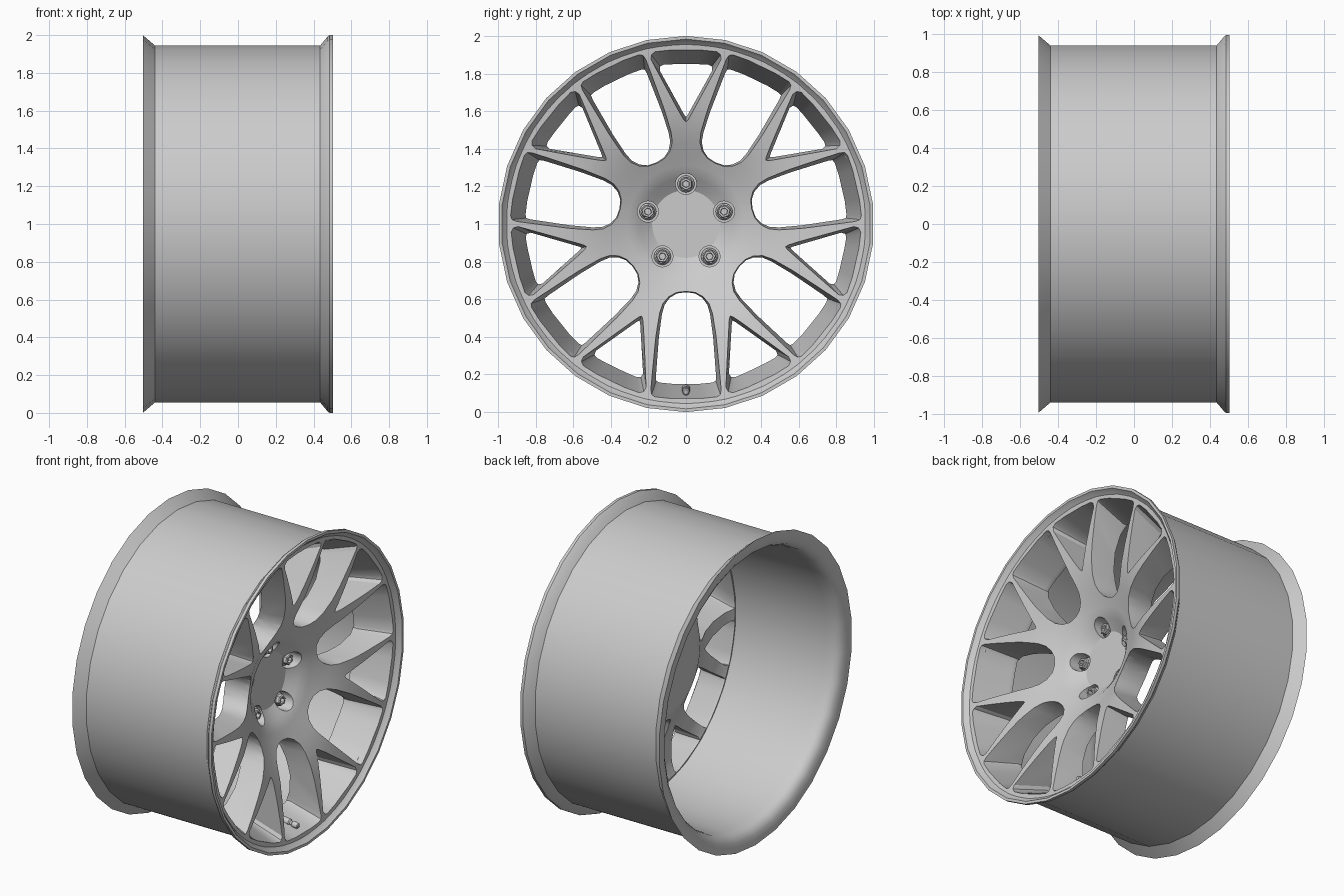
import bpy
import bmesh
from math import cos, sin, pi, radians
from mathutils import Matrix, Vector

default_cube = bpy.data.objects.get("Cube")
if default_cube:
    bpy.data.objects.remove(default_cube, do_unlink=True)

CENTRE = Vector((0, 0, 1))
SPOKES = 7
LUGS = 5

metal = bpy.data.materials.new("light_grey_metal")
metal.use_nodes = True
metal.diffuse_color = (0.6, 0.6, 0.6, 1)
metal.node_tree.nodes["Principled BSDF"].inputs["Base Color"].default_value = (0.6, 0.6, 0.6, 1)


def finish(bm, name, smooth=True):
    """Turn a bmesh built around the origin into an object at wheel height."""
    bmesh.ops.recalc_face_normals(bm, faces=bm.faces)
    bmesh.ops.translate(bm, verts=bm.verts, vec=CENTRE)
    mesh = bpy.data.meshes.new(name)
    bm.to_mesh(mesh)
    bm.free()
    mesh.materials.append(metal)
    obj = bpy.data.objects.new(name, mesh)
    bpy.context.collection.objects.link(obj)
    if smooth:
        smooth_object(obj)
    return obj


def smooth_object(obj):
    bpy.ops.object.select_all(action='DESELECT')
    obj.select_set(True)
    bpy.context.view_layer.objects.active = obj
    bpy.ops.object.shade_smooth_by_angle(angle=radians(32))


def revolve(bm, profile, steps, closed=False, place=None):
    """Spin an (x, radius) profile around the x axis."""
    verts = [bm.verts.new((x, 0, r)) for x, r in profile]
    edges = [bm.edges.new(pair) for pair in zip(verts, verts[1:])]
    if closed:
        edges.append(bm.edges.new((verts[-1], verts[0])))
    bmesh.ops.spin(bm, geom=verts + edges, cent=(0, 0, 0), axis=(1, 0, 0),
                   angle=2 * pi, steps=steps)
    bmesh.ops.remove_doubles(bm, verts=bm.verts, dist=0.0001)
    if place:
        bmesh.ops.transform(bm, matrix=place, verts=bm.verts)


def loft(bm, stations, angle):
    """Bridge mirrored half outlines of (radial, sideways) points along x."""
    rings = []
    for x, half in stations:
        outline = half + [(u, -t) for u, t in reversed(half) if t > 0]
        rings.append([bm.verts.new((x, u * cos(angle) - t * sin(angle),
                                    u * sin(angle) + t * cos(angle)))
                      for u, t in outline])
    count = len(rings[0])
    for a, b in zip(rings, rings[1:]):
        for i in range(count):
            j = (i + 1) % count
            bm.faces.new((a[i], a[j], b[j], b[i]))
    bm.faces.new(rings[0])
    bm.faces.new(rings[-1])


def cut(obj, cutter):
    mod = obj.modifiers.new("cut", 'BOOLEAN')
    mod.operation = 'DIFFERENCE'
    mod.solver = 'EXACT'
    mod.object = cutter
    bpy.ops.object.select_all(action='DESELECT')
    bpy.context.view_layer.objects.active = obj
    obj.select_set(True)
    bpy.ops.object.modifier_apply(modifier=mod.name)
    bpy.data.objects.remove(cutter, do_unlink=True)


# Barrel with flared flanges and a rolled lip at the open end
bm = bmesh.new()
revolve(bm, [
    (-.504, 1), (-.44, .945), (.435, .945), (.475, .993), (.485, 1), (.504, 1),
    (.504, .983), (.495, .976), (.478, .962), (.46, .94), (.44, .925), (.3, .925),
    (.26, .87), (.2, .87), (0, .88), (-.4, .888), (-.45, .893), (-.478, .908),
    (-.495, .935), (-.502, .97),
], steps=30, closed=True)
finish(bm, "barrel")

# Dished wheel face: deep bowl hub, spokes rising steeply and flattening to the rim
bm = bmesh.new()
revolve(bm, [
    (.218, 0), (.218, .18), (.238, .21), (.265, .245), (.288, .278), (.303, .31),
    (.325, .36), (.36, .43), (.39, .5), (.417, .58), (.438, .68), (.457, .8), (.471, .91),
    (.475, .955), (.45, .943), (.43, .93), (.27, .93), (.24, .85), (.265, .78),
    (.272, .67), (.25, .56), (.205, .46), (.15, .36), (.13, .3), (.13, 0),
], steps=56)
wheel_face = finish(bm, "spoked_face", smooth=False)

# Tapered windows: narrow wedges inside each forked spoke, rounded ones between spokes
wedge_front = [(.53, 0), (.542, .012), (.875, .186), (.9, .184), (.916, .165),
               (.925, .08), (.925, 0)]
wedge_back = [(.57, 0), (.582, .01), (.815, .139), (.838, .137), (.847, .118),
              (.85, .06), (.85, 0)]
round_front = [(.345, 0), (.351, .053), (.376, .1), (.415, .132), (.47, .149), (.6, .165),
               (.88, .187), (.907, .183), (.919, .165), (.928, .08), (.928, 0)]
round_back = [(.363, 0), (.369, .047), (.392, .086), (.43, .114), (.48, .128), (.6, .144),
              (.81, .16), (.835, .158), (.843, .14), (.85, .07), (.85, 0)]
bm = bmesh.new()
for k in range(SPOKES):
    spoke_angle = pi / 2 + 2 * pi * k / SPOKES
    for front, back, angle in ((wedge_front, wedge_back, spoke_angle),
                               (round_front, round_back, spoke_angle + pi / SPOKES)):
        loft(bm, [(.6, front), (.47, front), (.27, back), (.05, back)], angle)
window_cutter = finish(bm, "window_cutter", smooth=False)
window_cutter.hide_render = True
cut(wheel_face, window_cutter)

# Lug pockets sunk into the side of the bowl
lug_places = [Matrix.Rotation(2 * pi * k / LUGS, 4, 'X') @ Matrix.Translation((0, 0, .213))
              for k in range(LUGS)]
bm = bmesh.new()
for place in lug_places:
    bmesh.ops.create_cone(bm, cap_ends=True, segments=20, radius1=.056, radius2=.056, depth=.3,
                          matrix=place @ Matrix.Translation((.335, 0, 0))
                          @ Matrix.Rotation(pi / 2, 4, 'Y'))
pocket_cutter = finish(bm, "pocket_cutter", smooth=False)
pocket_cutter.hide_render = True
cut(wheel_face, pocket_cutter)
smooth_object(wheel_face)

# Lug nuts: flanged collar with a hollow hexagonal head
for k, place in enumerate(lug_places):
    bm = bmesh.new()
    revolve(bm, [(.18, 0), (.18, .045), (.202, .045), (.212, .036)], steps=18, place=place)
    finish(bm, f"lug_collar_{k + 1}")
    bm = bmesh.new()
    revolve(bm, [(.18, .036), (.229, .036), (.235, .031), (.235, .02), (.21, .018), (.21, 0)],
            steps=6, place=place)
    finish(bm, f"lug_head_{k + 1}", smooth=False)

# Valve stem in the lowest window, tilted a little outwards
bm = bmesh.new()
revolve(bm, [(-.07, 0), (-.07, .022), (0, .022), (.008, .014), (.02, .014), (.025, .02),
             (.06, .018), (.065, .012), (.065, 0)], steps=12,
        place=Matrix.Translation((.375, 0, -.885)) @ Matrix.Rotation(radians(8), 4, 'Y'))
finish(bm, "valve_stem")
